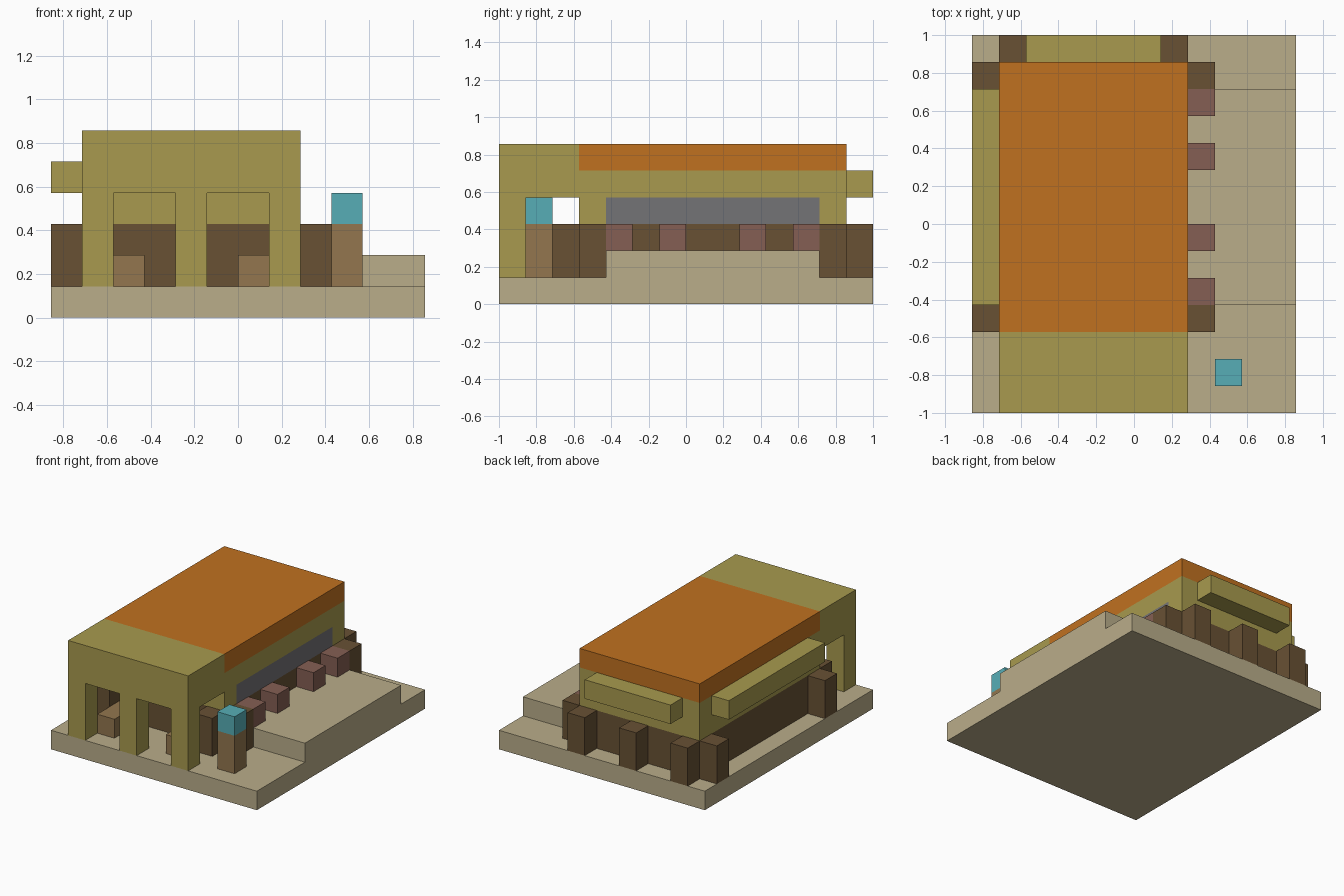
import bpy

U = 1 / 7  # block size

cube = bpy.data.objects.get("Cube")
if cube:
    bpy.data.objects.remove(cube, do_unlink=True)


def material(name, rgb):
    lin = [((c / 255 + 0.055) / 1.055) ** 2.4 for c in rgb] + [1]
    m = bpy.data.materials.new(name)
    m.use_nodes = True
    m.diffuse_color = lin
    m.node_tree.nodes["Principled BSDF"].inputs["Base Color"].default_value = lin
    return m


sand = material("sand", (186, 173, 138))
olive = material("olive", (168, 154, 78))
orange = material("orange", (192, 113, 32))
bark = material("dark_brown", (104, 81, 52))
tan = material("tan_wood", (147, 118, 78))
rose = material("rose_brown", (133, 95, 83))
teal = material("teal", (87, 174, 182))
grey = material("grey", (116, 115, 118))


def block(name, mat, x, y, z):
    """Box spanning the given (low, high) ranges in block units."""
    spans = (x, y, z)
    bpy.ops.mesh.primitive_cube_add(size=1, location=[(a + b) / 2 * U for a, b in spans])
    ob = bpy.context.object
    ob.name = name
    ob.scale = [(b - a) * U for a, b in spans]
    bpy.ops.object.transform_apply(location=False, rotation=False, scale=True)
    ob.data.materials.append(mat)


# Ground slab and raised terrace
block("ground_slab", sand, (-6, 6), (-7, 7), (0, 1))
block("terrace", sand, (2, 6), (-3, 5), (1, 2))

# Building: dark lower storey, olive upper band, grey serving window, roof
block("lower_walls", bark, (-5, 2), (-4, 6), (1, 3))
block("upper_wall", olive, (-5, 1), (-4, 6), (3, 4))
block("serving_window", grey, (1, 2), (-3, 5), (3, 4))
for name, y in (("front", -4), ("back", 5)):
    block(f"window_{name}_pier", olive, (1, 2), (y, y + 1), (3, 4))
block("wall_band", olive, (-5, 2), (-4, 6), (4, 5))
block("roof", orange, (-5, 2), (-4, 6), (5, 6))

# Front porch with three pillars and two benches
block("porch_canopy", olive, (-5, 2), (-7, -4), (4, 6))
for x in (-5, -2, 1):
    block("porch_pillar", olive, (x, x + 1), (-7, -6), (1, 4))
for x in (-4, 0):
    block("porch_bench", tan, (x, x + 1), (-6, -4), (1, 2))

# Awnings
block("side_awning", olive, (-6, -5), (-3, 5), (4, 5))
block("back_awning", olive, (-4, 1), (6, 7), (4, 5))

# Corner posts in pairs, plus the middle back post
for x in (-5, 1):
    for y in (-5, 6):
        block("end_post", bark, (x, x + 1), (y, y + 1), (1, 3))
for x in (-6, 2):
    for y in (-4, 5):
        block("side_post", bark, (x, x + 1), (y, y + 1), (1, 3))
block("middle_back_post", bark, (-2, -1), (6, 7), (1, 3))

# Stools on the terrace
for y in (-3, -1, 2, 4):
    block("stool", rose, (2, 3), (y, y + 1), (2, 3))

# Sign post
block("sign_post", tan, (3, 4), (-6, -5), (1, 3))
block("sign_top", teal, (3, 4), (-6, -5), (3, 4))
